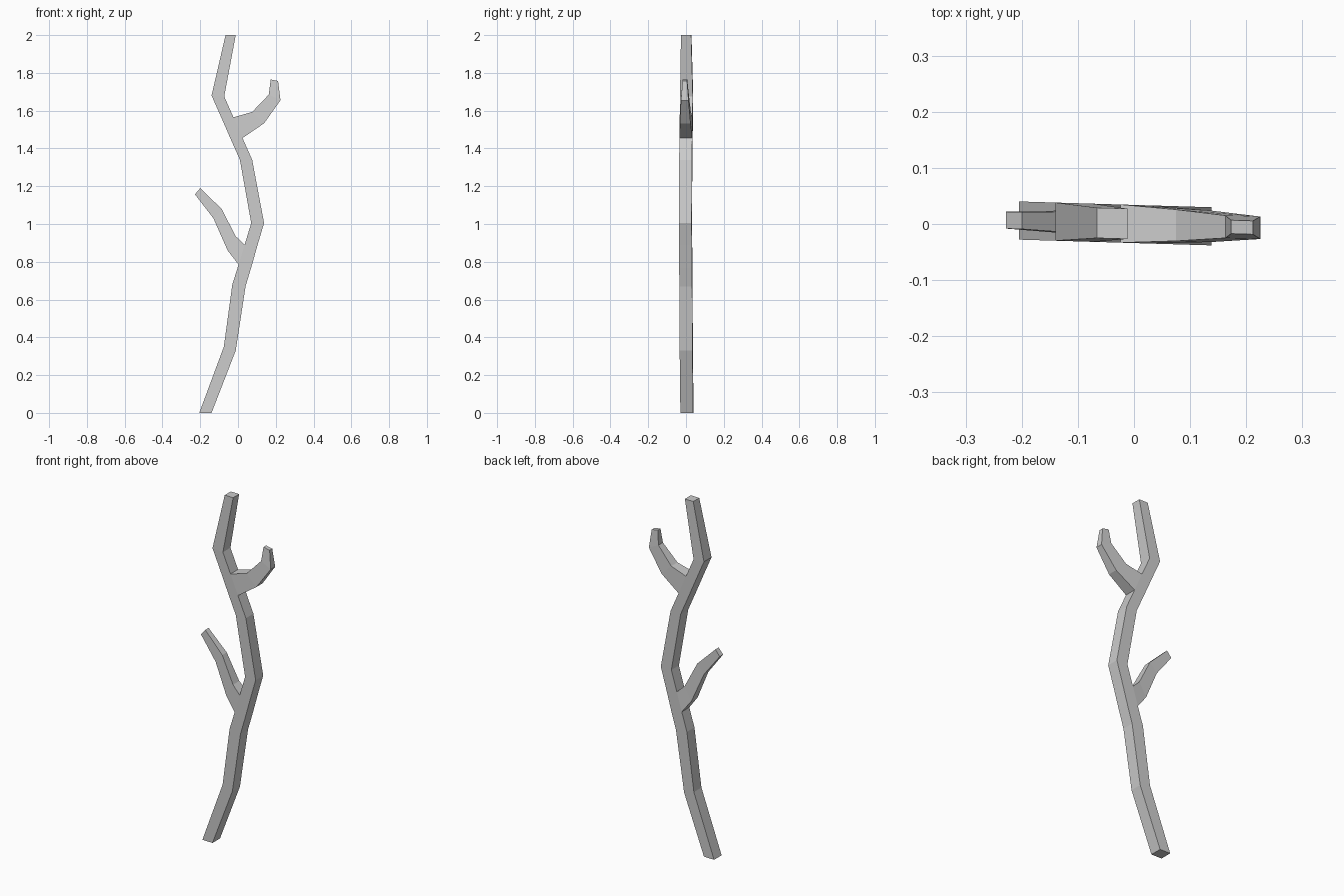
import bpy, bmesh

if "Cube" in bpy.data.objects:
    bpy.data.objects.remove(bpy.data.objects["Cube"])

TWIST = -0.03  # the whole branch is turned very slightly about z

# Sections: (edge A x, z, edge B x, z, half depth)
TRUNK = [(-.205, 0, -.14, 0, .034), (-.075, .35, -.012, .33, .034),
         (-.03, .68, .04, .67, .034), (.003, .785, .07, .77, .034),
         (.035, .89, .104, .89, .034), (.07, 1.005, .138, 1.005, .034),
         (.01, 1.34, .075, 1.34, .034), (-.041, 1.455, .024, 1.455, .034),
         (-.089, 1.565, -.024, 1.565, .034), (-.14, 1.68, -.073, 1.675, .034),
         (-.066, 2, -.012, 2, .027)]
LEFT_TWIG = [(.003, .785, .035, .89, .034), (-.055, .86, -.012, .935, .028),
             (-.13, 1.03, -.087, 1.08, .02), (-.228, 1.157, -.2, 1.19, .015)]
RIGHT_TWIG = [(.024, 1.455, -.024, 1.565, .034), (.138, 1.533, .075, 1.593, .028),
              (.225, 1.655, .163, 1.685, .02), (.212, 1.757, .173, 1.765, .012)]

bm = bmesh.new()


def tube(sections, cap_start=True, openings=()):
    """Four-sided tube; openings lists (segment, side) faces left out."""
    rings = []
    for ax, az, bx, bz, h in sections:
        rings.append([bm.verts.new((x, TWIST * x + y, z)) for x, y, z in
                      ((ax, -h, az), (bx, -h, bz), (bx, h, bz), (ax, h, az))])
    for i in range(len(rings) - 1):
        for s in range(4):
            if (i, s) not in openings:
                t = (s + 1) % 4
                bm.faces.new((rings[i][s], rings[i][t], rings[i + 1][t], rings[i + 1][s]))
    bm.faces.new(rings[-1])
    if cap_start:
        bm.faces.new(rings[0][::-1])


# Trunk with two openings where the twigs grow out
tube(TRUNK, openings={(3, 3), (7, 1)})
# Side twigs
tube(LEFT_TWIG, cap_start=False)
tube(RIGHT_TWIG, cap_start=False)

bmesh.ops.remove_doubles(bm, verts=bm.verts, dist=.0005)
bmesh.ops.recalc_face_normals(bm, faces=bm.faces)
mesh = bpy.data.meshes.new("branch")
bm.to_mesh(mesh)
bm.free()
bpy.context.collection.objects.link(bpy.data.objects.new("branch", mesh))
